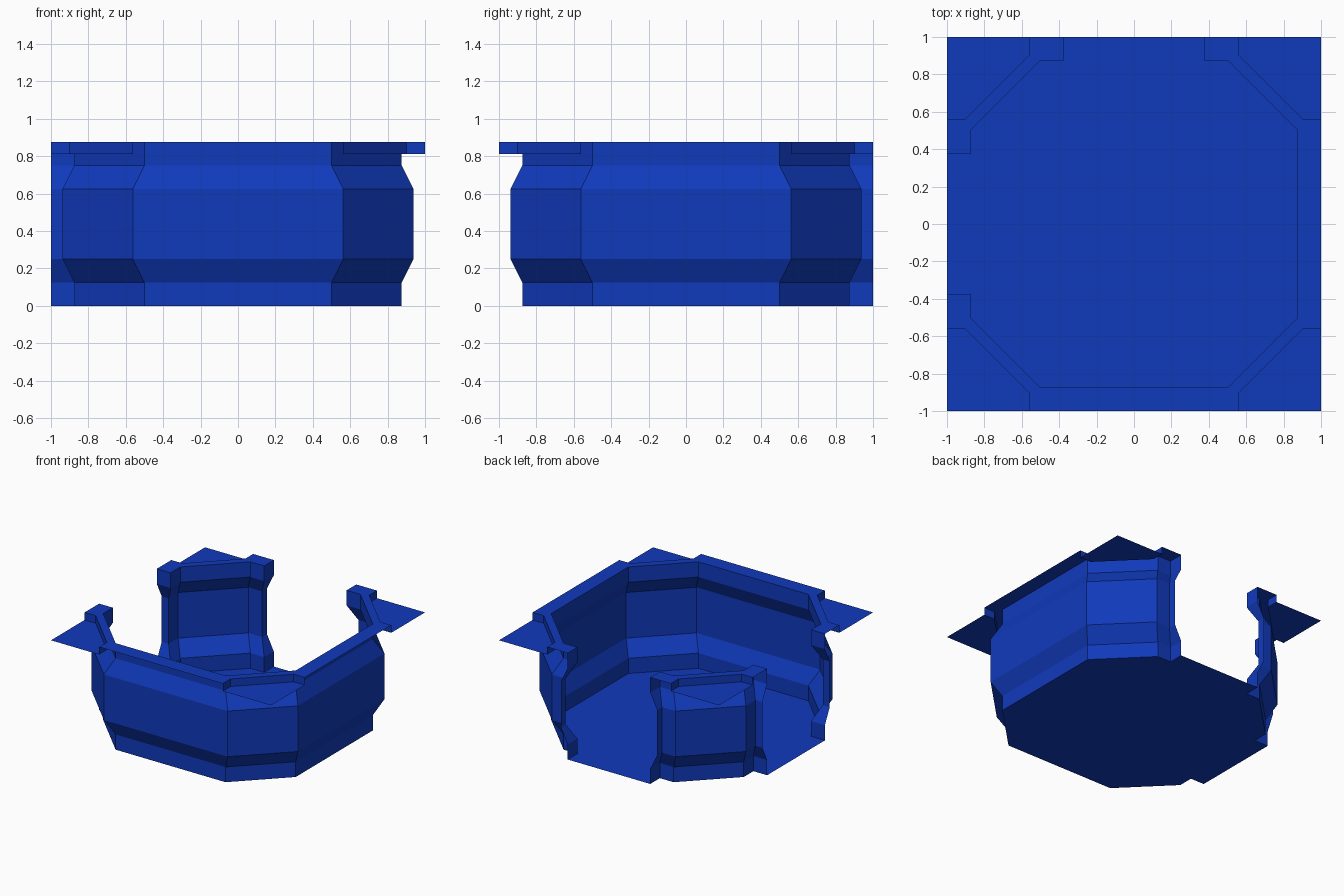
import bpy
import bmesh

cube = bpy.data.objects.get("Cube")
if cube:
    bpy.data.objects.remove(cube)

BLUE = (0.005, 0.042, 0.5, 1.0)
blue = bpy.data.materials.new("deep blue")
blue.use_nodes = True
blue.diffuse_color = BLUE
blue.node_tree.nodes["Principled BSDF"].inputs["Base Color"].default_value = BLUE

TOP, LEDGE = 0.875, 0.8125
# wall section: outward bulge, height
SECTION = [(0, 0), (0, 0.125), (0.0625, 0.25), (0.0625, 0.625), (0, 0.75), (0, TOP)]


def make_object(name, faces):
    """Build a flat-shaded object from a list of corner-point faces."""
    bm = bmesh.new()
    for points in faces:
        bm.faces.new([bm.verts.new(p) for p in points])
    bmesh.ops.remove_doubles(bm, verts=bm.verts, dist=0.0001)
    mesh = bpy.data.meshes.new(name)
    bm.to_mesh(mesh)
    bm.free()
    mesh.materials.append(blue)
    obj = bpy.data.objects.new(name, mesh)
    bpy.context.collection.objects.link(obj)
    return obj


def wall_corner(sx, sy):
    """Wall line round one corner, from its x side to its y side, as
    (x, y, sx, sy). The -x and +y sides have doorways with jambs."""
    pts = [(0.875, 0.5), (0.5, 0.875)]
    if sx < 0:
        pts = [(1, 0.375), (0.875, 0.375)] + pts
    if sy > 0:
        pts += [(0.375, 0.875), (0.375, 1)]
    return [(x * sx, y * sy, sx, sy) for x, y in pts]


def rim_corner(sx, sy):
    """Outer rim line round one corner, from its x side to its y side."""
    pts = [(1, 0.5625), (0.9, 0.5625), (0.5625, 0.9), (0.5625, 1)]
    return [(x * sx, y * sy) for x, y in pts]


def chain(corner, runs):
    """Join corners counterclockwise; every second one is reversed."""
    line = []
    for sx, sy in runs:
        pts = corner(sx, sy)
        line += pts if sx * sy > 0 else pts[::-1]
    return line


def bulged(point, bulge, z):
    x, y, sx, sy = point
    x, y = x + bulge * sx, y + bulge * sy
    return (max(-1, min(1, x)), max(-1, min(1, y)), z)


def at_height(line, z):
    return [(p[0], p[1], z) for p in line]


# Walls and rims: one long run round three corners, one lone corner
floor_line = []
for label, runs in (("main", [(-1, -1), (1, -1), (1, 1)]), ("corner", [(-1, 1)])):
    line = chain(wall_corner, runs)
    floor_line += line
    panels = []
    for a, b in zip(line, line[1:]):
        for low, high in zip(SECTION, SECTION[1:]):
            panels.append([bulged(b, *low), bulged(a, *low),
                           bulged(a, *high), bulged(b, *high)])
    make_object(label + "_wall", panels)

    outer = chain(rim_corner, runs)
    make_object(label + "_rim", [at_height(outer + line[::-1], TOP)])

# Floor, reaching out through both doorways
make_object("floor", [at_height(floor_line, 0)])

# Lowered triangular ledges outside the four corners, with their step
for name, sx, sy in (("front_left", 1, -1), ("front_right", -1, -1),
                     ("back_left", 1, 1), ("back_right", -1, 1)):
    edge = chain(rim_corner, [(sx, sy)])
    faces = [at_height([(sx, sy)] + edge[::-1], LEDGE)]
    for a, b in zip(edge, edge[1:]):
        faces.append(at_height([a, b], LEDGE) + at_height([b, a], TOP))
    make_object(name + "_ledge", faces)
